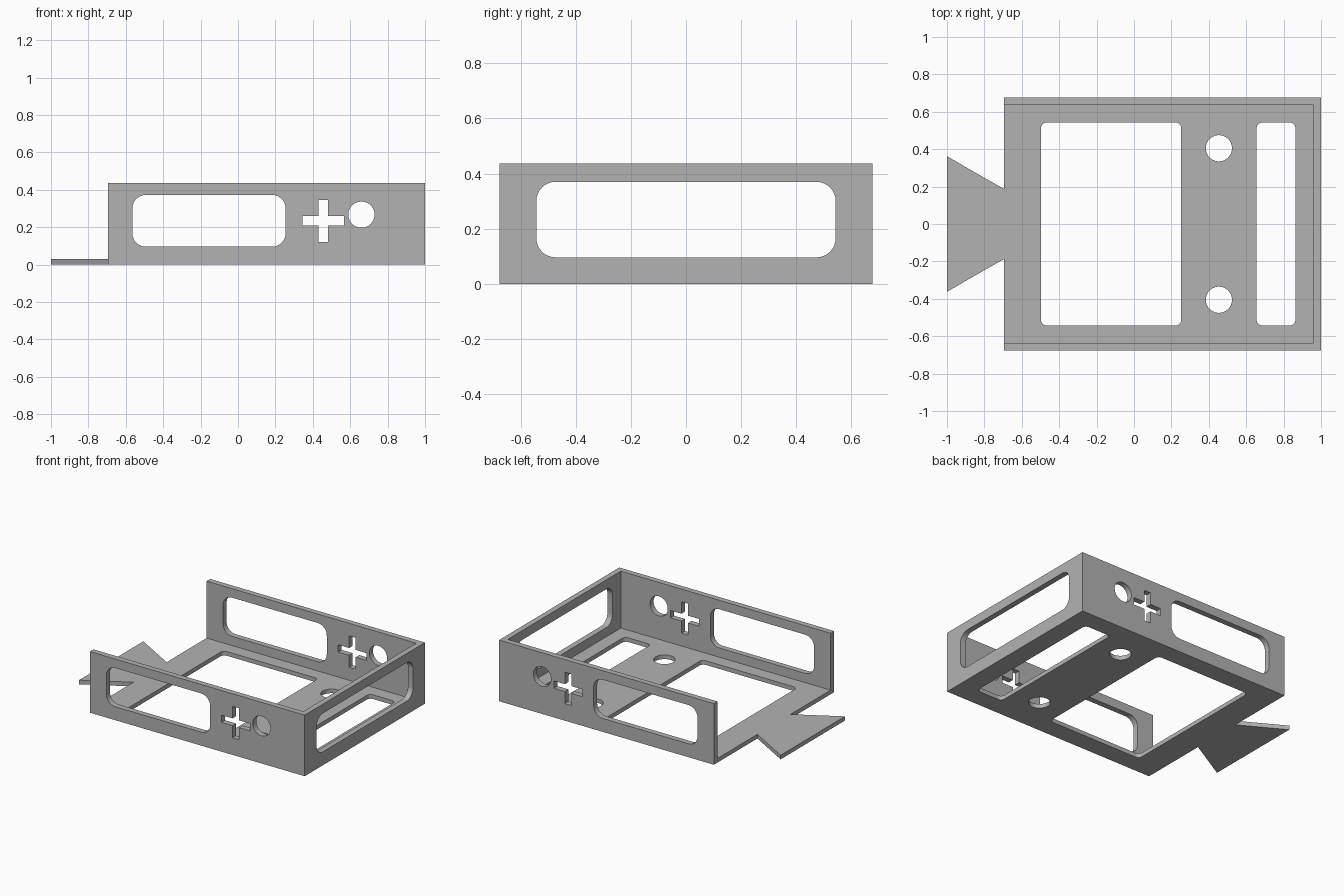
import bpy, bmesh, math
from mathutils import Vector

cube = bpy.data.objects.get("Cube")
if cube:
    bpy.data.objects.remove(cube, do_unlink=True)

grey = bpy.data.materials.new("plain grey")
grey.use_nodes = True
color = (0.45, 0.45, 0.45, 1)
grey.diffuse_color = color
grey.node_tree.nodes["Principled BSDF"].inputs["Base Color"].default_value = color

LEFT, RIGHT, HALF_Y, TOP = -0.694, 1.0, 0.677, 0.436
FLOOR, WALL = 0.03, 0.04


def circle(cx, cy, r, start=0, sweep=2 * math.pi, n=40):
    return [(cx + r * math.cos(start + sweep * i / n),
             cy + r * math.sin(start + sweep * i / n)) for i in range(n)]


def rounded(x0, x1, y0, y1, r):
    corners = [(x1 - r, y1 - r), (x0 + r, y1 - r), (x0 + r, y0 + r), (x1 - r, y0 + r)]
    pts, n = [], 8
    for k, (cx, cy) in enumerate(corners):
        for i in range(n + 1):
            a = (k + i / n) * math.pi / 2
            pts.append((cx + r * math.cos(a), cy + r * math.sin(a)))
    return pts


def rect(x0, x1, y0, y1):
    return [(x0, y0), (x1, y0), (x1, y1), (x0, y1)]


def cross(cx, cy, arm, w):
    quarter = [(arm, -w), (arm, w), (w, w)]
    pts = []
    for k in range(4):
        for x, y in quarter:
            for _ in range(k):
                x, y = -y, x
            pts.append((cx + x, cy + y))
    return pts


def plate(name, loops, place, depth):
    """Fill an outline with holes and thicken it along depth."""
    bm = bmesh.new()
    for loop in loops:
        vs = [bm.verts.new(place(u, v)) for u, v in loop]
        for a, b in zip(vs, vs[1:] + vs[:1]):
            bm.edges.new((a, b))
    bmesh.ops.triangle_fill(bm, edges=bm.edges[:], use_beauty=True,
                            normal=Vector(depth).normalized())
    grown = bmesh.ops.extrude_face_region(bm, geom=bm.faces[:])
    moved = [g for g in grown["geom"] if isinstance(g, bmesh.types.BMVert)]
    bmesh.ops.translate(bm, verts=moved, vec=depth)
    bmesh.ops.recalc_face_normals(bm, faces=bm.faces[:])
    mesh = bpy.data.meshes.new(name)
    bm.to_mesh(mesh)
    bm.free()
    mesh.materials.append(grey)
    obj = bpy.data.objects.new(name, mesh)
    bpy.context.collection.objects.link(obj)
    return obj


# Floor with flared tail, two openings and two round holes
outline = [(LEFT, -HALF_Y), (RIGHT, -HALF_Y), (RIGHT, HALF_Y), (LEFT, HALF_Y),
           (LEFT, 0.187), (-1, 0.362), (-1, -0.362), (LEFT, -0.187)]
tray = plate("tray", [outline,
                      rounded(-0.497, 0.252, -0.543, 0.543, 0.03),
                      rounded(0.656, 0.863, -0.543, 0.543, 0.03),
                      circle(0.454, 0.405, 0.07),
                      circle(0.454, -0.405, 0.07)],
             lambda u, v: (u, v, 0), (0, 0, FLOOR))

# Matching front and back walls with window, cross and round hole
side_loops = [rect(LEFT, RIGHT, 0, TOP),
              rounded(-0.564, 0.254, 0.096, 0.372, 0.07),
              cross(0.456, 0.234, 0.112, 0.026),
              circle(0.66, 0.267, 0.07)]
walls = [plate(name, side_loops, lambda u, v, s=s: (u, s * HALF_Y, v), (0, -s * WALL, 0))
         for name, s in (("front_wall", -1), ("back_wall", 1))]

# End wall with one wide window
walls.append(plate("end_wall", [rect(-HALF_Y, HALF_Y, 0, TOP),
                                rounded(-0.543, 0.543, 0.096, 0.37, 0.07)],
                   lambda u, v: (RIGHT, u, v), (-WALL, 0, 0)))

# Weld the walls to the floor as one solid
for wall in walls:
    mod = tray.modifiers.new(wall.name, 'BOOLEAN')
    mod.operation, mod.solver, mod.object = 'UNION', 'EXACT', wall
bpy.context.view_layer.update()
joined = bpy.data.meshes.new_from_object(
    tray.evaluated_get(bpy.context.evaluated_depsgraph_get()))
tray.modifiers.clear()
tray.data = joined
for wall in walls:
    bpy.data.objects.remove(wall, do_unlink=True)

# Smooth the rounded cut-outs, keep the corners sharp
bpy.ops.object.select_all(action='DESELECT')
tray.select_set(True)
bpy.context.view_layer.objects.active = tray
bpy.ops.object.shade_smooth_by_angle()
